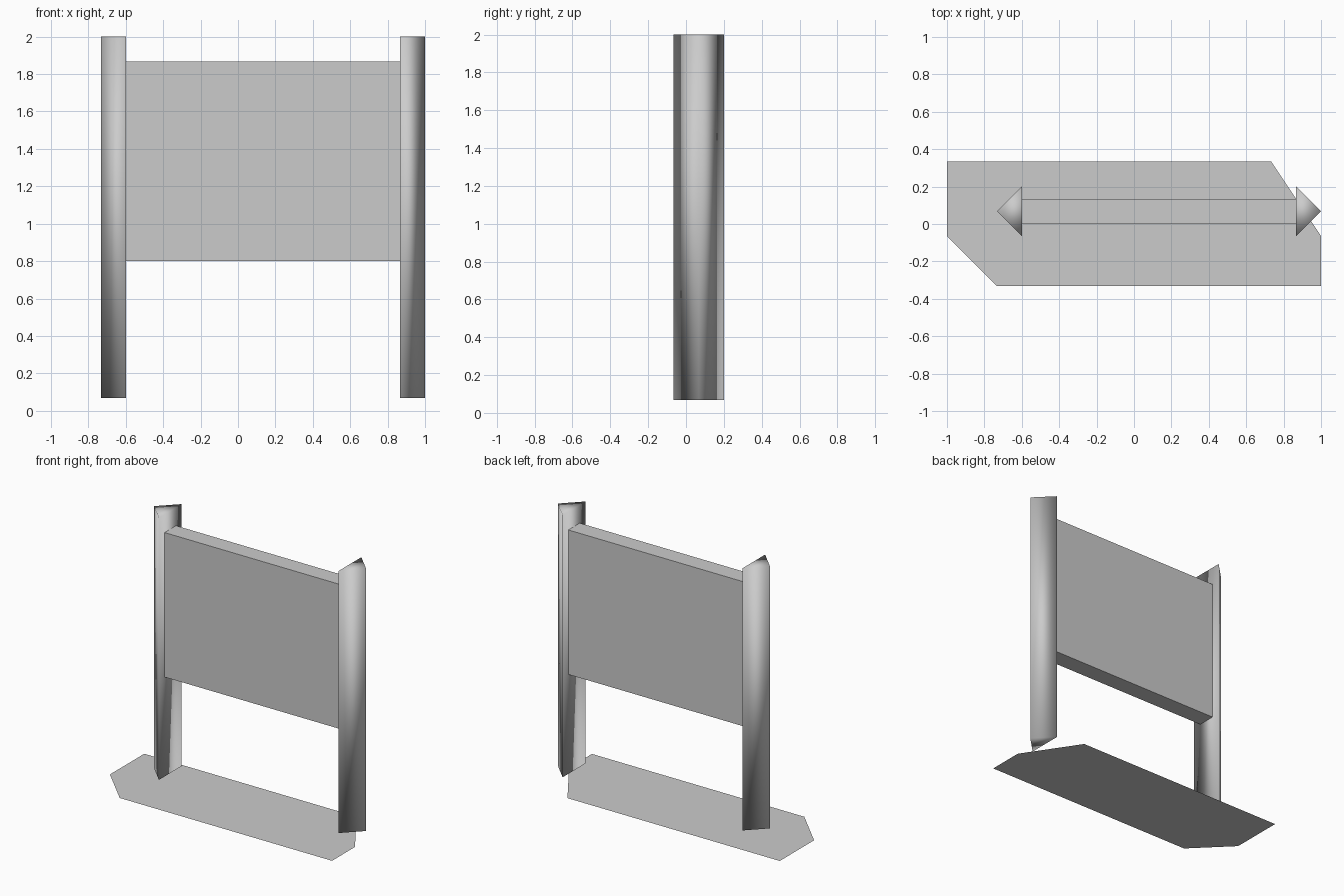
import bpy

if "Cube" in bpy.data.objects:
    bpy.data.objects.remove(bpy.data.objects["Cube"])

grey = bpy.data.materials.new("plain_grey")
grey.diffuse_color = (0.6, 0.6, 0.6, 1)
grey.use_nodes = True
grey.node_tree.nodes["Principled BSDF"].inputs["Base Color"].default_value = grey.diffuse_color


def make_object(name, verts, faces, smooth=False):
    mesh = bpy.data.meshes.new(name)
    mesh.from_pydata(verts, [], faces)
    mesh.materials.append(grey)
    for p in mesh.polygons:
        p.use_smooth = smooth
    obj = bpy.data.objects.new(name, mesh)
    bpy.context.collection.objects.link(obj)
    return obj


def prism(name, outline, z0, z1, smooth=False):
    """Closed upright prism over a counter-clockwise outline."""
    n = len(outline)
    verts = [(x, y, z) for z in (z0, z1) for x, y in outline]
    faces = [(i, (i + 1) % n, n + (i + 1) % n, n + i) for i in range(n)]
    faces += [tuple(reversed(range(n))), tuple(range(n, 2 * n))]
    return make_object(name, verts, faces, smooth)


MID_Y = 0.068     # centre line of the sign
HALF = 0.133      # post depth and half width
LEFT, RIGHT = -0.6, 0.866   # inner faces of the posts

# Triangular posts, points facing outwards, softly shaded
prism("left_post", [(LEFT - HALF, MID_Y), (LEFT, MID_Y - HALF),
                    (LEFT, MID_Y + HALF)], 0.067, 2.0, True)
prism("right_post", [(RIGHT + HALF, MID_Y), (RIGHT, MID_Y + HALF),
                     (RIGHT, MID_Y - HALF)], 0.067, 2.0, True)

# Board between the posts
prism("sign_board", [(LEFT, MID_Y - HALF / 2), (RIGHT, MID_Y - HALF / 2),
                     (RIGHT, MID_Y + HALF / 2), (LEFT, MID_Y + HALF / 2)],
      0.8, 1.866)

# Flat ground sheet with two cut corners
sheet = [(-1, 0.335), (-1, -0.065), (-0.733, -0.332),
         (1, -0.332), (1, -0.065), (0.733, 0.335)]
make_object("ground_sheet", [(x, y, 0) for x, y in sheet], [tuple(range(6))])
